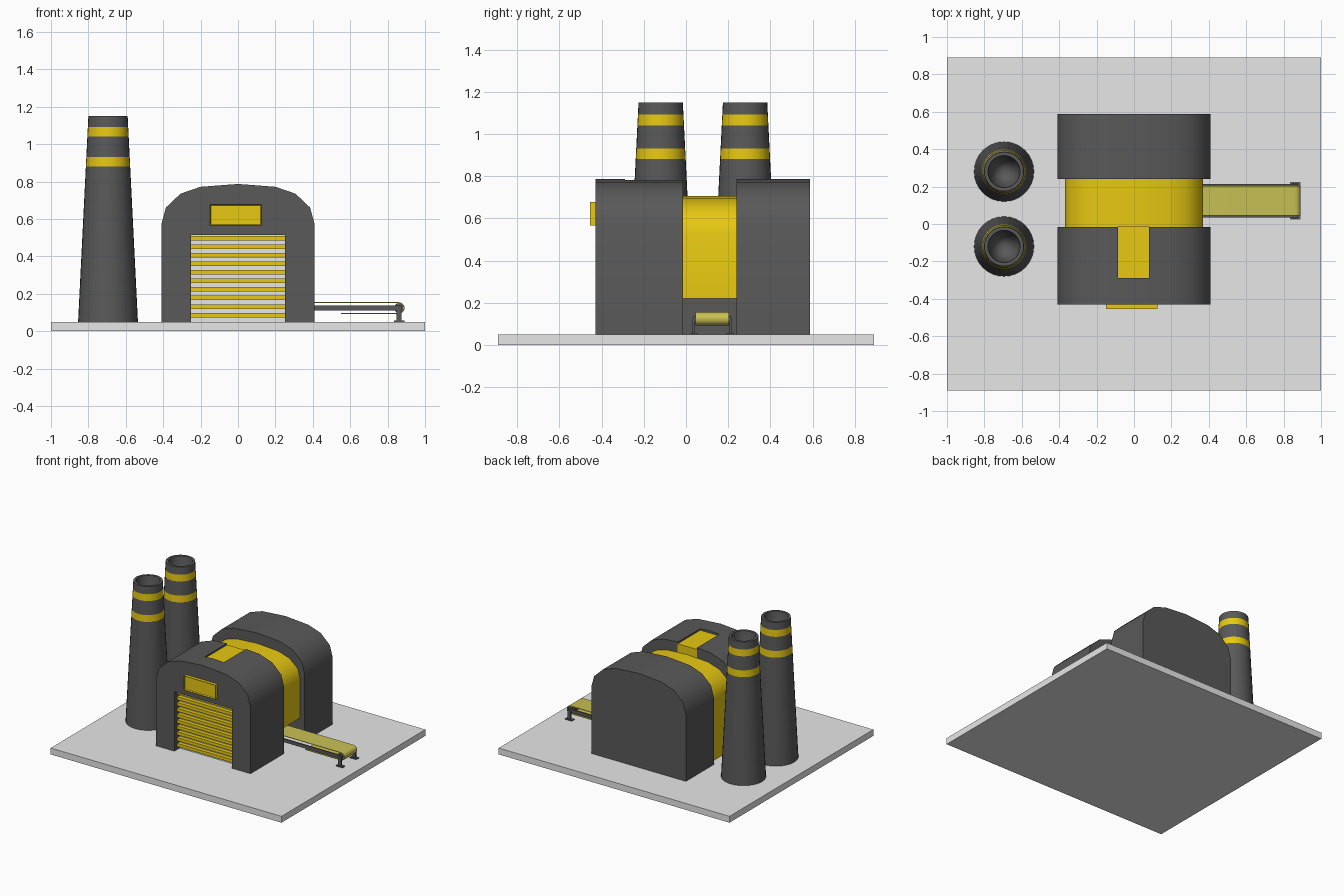
import bpy, bmesh, math

if "Cube" in bpy.data.objects:
    bpy.data.objects.remove(bpy.data.objects["Cube"])

def material(name, r, g, b):
    m = bpy.data.materials.new(name)
    m.diffuse_color = (r, g, b, 1)
    m.use_nodes = True
    m.node_tree.nodes["Principled BSDF"].inputs["Base Color"].default_value = m.diffuse_color
    return m

DARK = material("dark_grey", 0.1, 0.1, 0.1)
YELLOW = material("yellow", 0.80, 0.58, 0.006)
LIGHT = material("light_grey", 0.8, 0.8, 0.8)
BELT = material("pale_yellow", 0.58, 0.53, 0.09)

def finish(name, bm, *mats):
    bmesh.ops.recalc_face_normals(bm, faces=bm.faces[:])
    me = bpy.data.meshes.new(name)
    bm.to_mesh(me)
    bm.free()
    ob = bpy.data.objects.new(name, me)
    for m in mats:
        me.materials.append(m)
    bpy.context.collection.objects.link(ob)
    return ob

def box(name, lo, hi, *mats):
    bm = bmesh.new()
    bmesh.ops.create_cube(bm, size=1)
    for v in bm.verts:
        v.co = [(a + b) / 2 + c * (b - a) for a, b, c in zip(lo, hi, v.co)]
    return finish(name, bm, *mats)

def extrude_profile(name, pts, y0, y1, mat):
    """Closed x-z profile extruded along y."""
    bm = bmesh.new()
    f = bm.faces.new([bm.verts.new((x, y0, z)) for x, z in pts])
    r = bmesh.ops.extrude_face_region(bm, geom=[f])
    for v in r["geom"]:
        if isinstance(v, bmesh.types.BMVert):
            v.co.y = y1
    return finish(name, bm, mat)

def arch(name, half, spring, top, y0, y1, mat):
    curve = [(1, 0), (0.94, 0.42), (0.75, 0.76), (0.49, 0.93), (0, 1)]
    right = [(half, 0.05)] + [(half * u, spring + (top - spring) * v) for u, v in curve]
    return extrude_profile(name, right + [(-x, z) for x, z in right[-2::-1]], y0, y1, mat)

def active(ob):
    bpy.ops.object.select_all(action='DESELECT')
    ob.select_set(True)
    bpy.context.view_layer.objects.active = ob

def cut(ob, lo, hi):
    cutter = box("cutter", lo, hi)
    cutter.hide_render = True
    mod = ob.modifiers.new("cut", 'BOOLEAN')
    mod.operation, mod.object, mod.solver = 'DIFFERENCE', cutter, 'EXACT'
    active(ob)
    bpy.ops.object.modifier_apply(modifier=mod.name)
    bpy.data.objects.remove(cutter)

def smooth(ob, deg=35):
    active(ob)
    bpy.ops.object.shade_smooth_by_angle(angle=math.radians(deg))

# Ground slab
box("base_slab", (-1, -0.89, 0), (1, 0.89, 0.05), LIGHT)

# Main halls
front = arch("front_hall", 0.41, 0.57, 0.787, -0.43, -0.015, DARK)
cut(front, (-0.25, -0.6, 0.0), (0.25, -0.36, 0.515))
cut(front, (-0.085, -0.29, 0.765), (0.08, 0.1, 0.9))
back = arch("back_hall", 0.41, 0.57, 0.787, 0.24, 0.587, DARK)
middle = arch("middle_hall", 0.37, 0.53, 0.705, -0.018, 0.243, YELLOW)
cut(middle, (0.1, -0.1, 0.0), (0.6, 0.4, 0.22))
for ob in (front, back, middle):
    smooth(ob)
box("opening_back_wall", (0.09, -0.015, 0.05), (0.105, 0.24, 0.22), DARK)

# Yellow floor of the roof recess
box("roof_strip", (-0.085, -0.29, 0.70), (0.08, -0.012, 0.768), YELLOW)

# Shutter door
box("door_panel", (-0.25, -0.365, 0.05), (0.25, -0.355, 0.515), LIGHT)
for i in range(10):
    z = 0.498 - 0.0458 * i
    box(f"door_slat_{i + 1}", (-0.25, -0.395, z - 0.012), (0.25, -0.362, z + 0.012), YELLOW)

# Plate above the door, with a raised rim
plate = box("front_plate", (-0.15, -0.455, 0.565), (0.125, -0.425, 0.677), YELLOW)
bm = bmesh.new()
bm.from_mesh(plate.data)
face = min(bm.faces, key=lambda f: f.calc_center_median().y)
bmesh.ops.inset_region(bm, faces=[face], thickness=0.008, depth=0)
for v in face.verts:
    v.co.y += 0.008
bm.to_mesh(plate.data)
bm.free()

# Chimneys: lathed profile with two yellow bands and a hollow top
def chimney(name, cx, cy):
    rad = lambda z: 0.16 - 0.055 * (z - 0.05) / 1.1
    prof = [(rad(z), z) for z in (0.05, 0.88, 0.932, 1.04, 1.092, 1.15)]
    prof += [(0.086, 1.15), (0.078, 1.08), (0.0, 0.85)]
    n = 32
    bm = bmesh.new()
    rings = [[bm.verts.new((cx + r * math.cos(2 * math.pi * k / n),
                            cy + r * math.sin(2 * math.pi * k / n), z))
              for k in range(n)] for r, z in prof]
    bm.faces.new(rings[0])
    for i in range(len(rings) - 1):
        for k in range(n):
            j = (k + 1) % n
            f = bm.faces.new((rings[i][k], rings[i][j], rings[i + 1][j], rings[i + 1][k]))
            f.material_index = 1 if i in (1, 3) else 0
    bmesh.ops.remove_doubles(bm, verts=bm.verts[:], dist=1e-5)
    smooth(finish(name, bm, DARK, YELLOW))

chimney("front_chimney", -0.695, -0.12)
chimney("back_chimney", -0.695, 0.28)

# Conveyor belt: thin strip wrapped around the end roller
path = [(0.11, 0.155)]
path += [(0.86 + 0.031 * math.sin(a), 0.124 + 0.031 * math.cos(a))
         for a in (math.pi * i / 10 for i in range(11))]
path += [(0.55, 0.093)]
inner = [(0.11, 0.151)]
inner += [(0.86 + 0.027 * math.sin(a), 0.124 + 0.027 * math.cos(a))
          for a in (math.pi * i / 10 for i in range(11))]
inner += [(0.55, 0.097)]
smooth(extrude_profile("conveyor_belt", path + inner[::-1], 0.045, 0.203, BELT))

# Conveyor roller, rails and legs
roller = [(0.86 + 0.026 * math.cos(math.pi * i / 8), 0.124 + 0.026 * math.sin(math.pi * i / 8))
          for i in range(16)]
smooth(extrude_profile("end_roller", roller, 0.047, 0.201, DARK))
for side, y, s in (("front", 0.045, -1), ("back", 0.203, 1)):
    def span(a, b):
        return sorted((y + s * a, y + s * b))
    a, b = span(0, 0.01)
    box(f"{side}_rail", (0.11, a, 0.11), (0.875, b, 0.136), DARK)
    a, b = span(0.002, 0.015)
    box(f"{side}_leg", (0.847, a, 0.05), (0.873, b, 0.125), DARK)
    a, b = span(-0.01, 0.022)
    box(f"{side}_foot", (0.833, a, 0.05), (0.89, b, 0.057), DARK)
